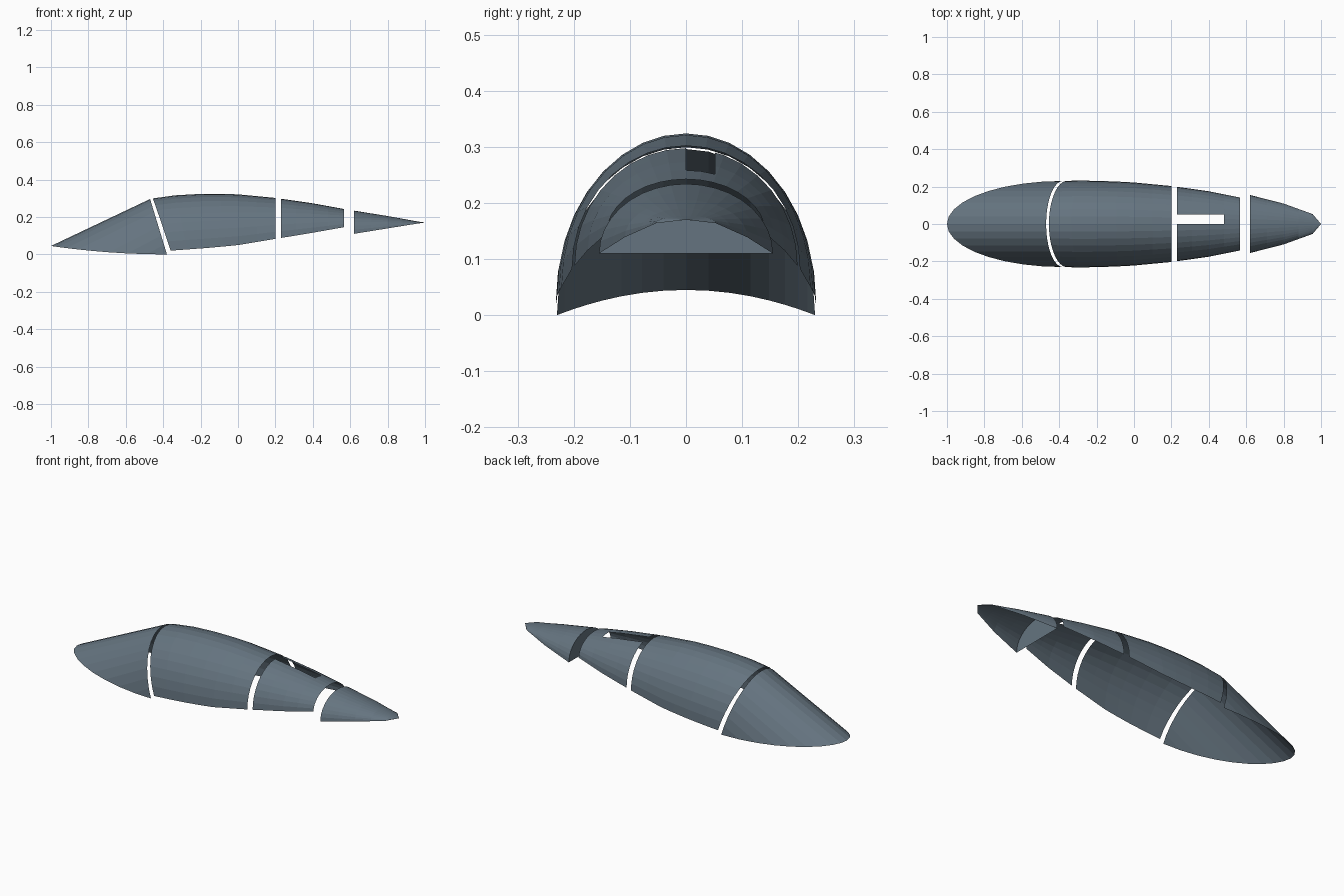
import bpy, bmesh, math
from mathutils import Vector

cube = bpy.data.objects.get("Cube")
if cube:
    bpy.data.objects.remove(cube, do_unlink=True)

SEGMENTS = 18
ANGLES = [math.pi * (i / SEGMENTS - 0.5) for i in range(SEGMENTS + 1)]

glass = bpy.data.materials.new("slate_grey")
colour = (0.13, 0.175, 0.215, 1)
glass.diffuse_color = colour
glass.use_nodes = True
glass.node_tree.nodes["Principled BSDF"].inputs["Base Color"].default_value = colour

# Canopy stations: x, half width, sill height, crown height
BODY = [(-0.47, 0.224, 0.014, 0.297), (-0.36, 0.231, 0.02, 0.314),
        (-0.25, 0.232, 0.028, 0.322), (-0.13, 0.229, 0.037, 0.325),
        (0.0, 0.222, 0.05, 0.321), (0.2, 0.203, 0.083, 0.302),
        (0.4, 0.175, 0.116, 0.273), (0.57, 0.141, 0.146, 0.242)]
TAIL = [(0.62, 0.155, 0.11, 0.234), (0.8, 0.109, 0.139, 0.205),
        (0.955, 0.053, 0.164, 0.177), (1.0, 0.0, 0.17, 0.17)]


def section(x, table):
    """Interpolate half width, sill and crown at x."""
    x = min(max(x, table[0][0]), table[-1][0])
    for a, b in zip(table, table[1:]):
        if x <= b[0]:
            f = (x - a[0]) / (b[0] - a[0])
            return [p + (q - p) * f for p, q in zip(a[1:], b[1:])]


def arch(x, table, lean=0.0):
    """Half-elliptical rib; lean tips its crown towards the nose."""
    points = []
    for t in ANGLES:
        px = x - lean * math.cos(t)
        w, sill, crown = section(px, table)
        points.append((px, w * math.sin(t), sill + (crown - sill) * math.cos(t)))
    return points


def loft(ribs):
    bm = bmesh.new()
    rows = [[bm.verts.new(p) for p in rib] for rib in ribs]
    for r, s in zip(rows, rows[1:]):
        for i in range(SEGMENTS):
            bm.faces.new((r[i], s[i], s[i + 1], r[i + 1]))
    return bm, rows


def finish(bm, name):
    bmesh.ops.remove_doubles(bm, verts=bm.verts[:], dist=0.0001)
    mesh = bpy.data.meshes.new(name)
    bm.to_mesh(mesh)
    bm.free()
    mesh.materials.append(glass)
    obj = bpy.data.objects.new(name, mesh)
    bpy.context.collection.objects.link(obj)


# Windscreen: straight rulings from the rounded sill up to the leaning rim
sill_line, rim = [], []
for t in ANGLES:
    c, y = math.cos(t), 0.23 * math.sin(t)
    sill_line.append((-0.38 - 0.62 * c, y, 0.045 * c * c))
    rim.append((-0.38 - 0.09 * c, y, 0.296 * c))
bm, _ = loft([sill_line, rim])
finish(bm, "windscreen")

# Middle canopy, with its front rib parallel to the windscreen rim
leans = [(-0.36, 0.095), (-0.27, 0.065), (-0.17, 0.035), (-0.08, 0.015),
         (0.0, 0.0), (0.1, 0.0), (0.2, 0.0)]
bm, _ = loft([arch(x, BODY, lean) for x, lean in leans])
finish(bm, "middle_canopy")

# Rear canopy, with an open slot beside the centre line
bm, _ = loft([arch(x, BODY) for x in (0.23, 0.31, 0.4, 0.48, 0.568)])
for y in (0.0, 0.052):
    bmesh.ops.bisect_plane(bm, geom=bm.verts[:] + bm.edges[:] + bm.faces[:],
                           plane_co=(0, y, 0), plane_no=(0, 1, 0))
slot = []
for f in bm.faces:
    centre = f.calc_center_median()
    if centre.x < 0.48 and 0 < centre.y < 0.052:
        slot.append(f)
bmesh.ops.delete(bm, geom=slot, context='FACES')
finish(bm, "rear_canopy")

# Tail fairing, closed by a bulkhead at its front and open below
bm, rows = loft([arch(x, TAIL) for x in (0.62, 0.71, 0.8, 0.88, 0.955, 1.0)])
bm.faces.new(rows[0])
finish(bm, "tail_fairing")
